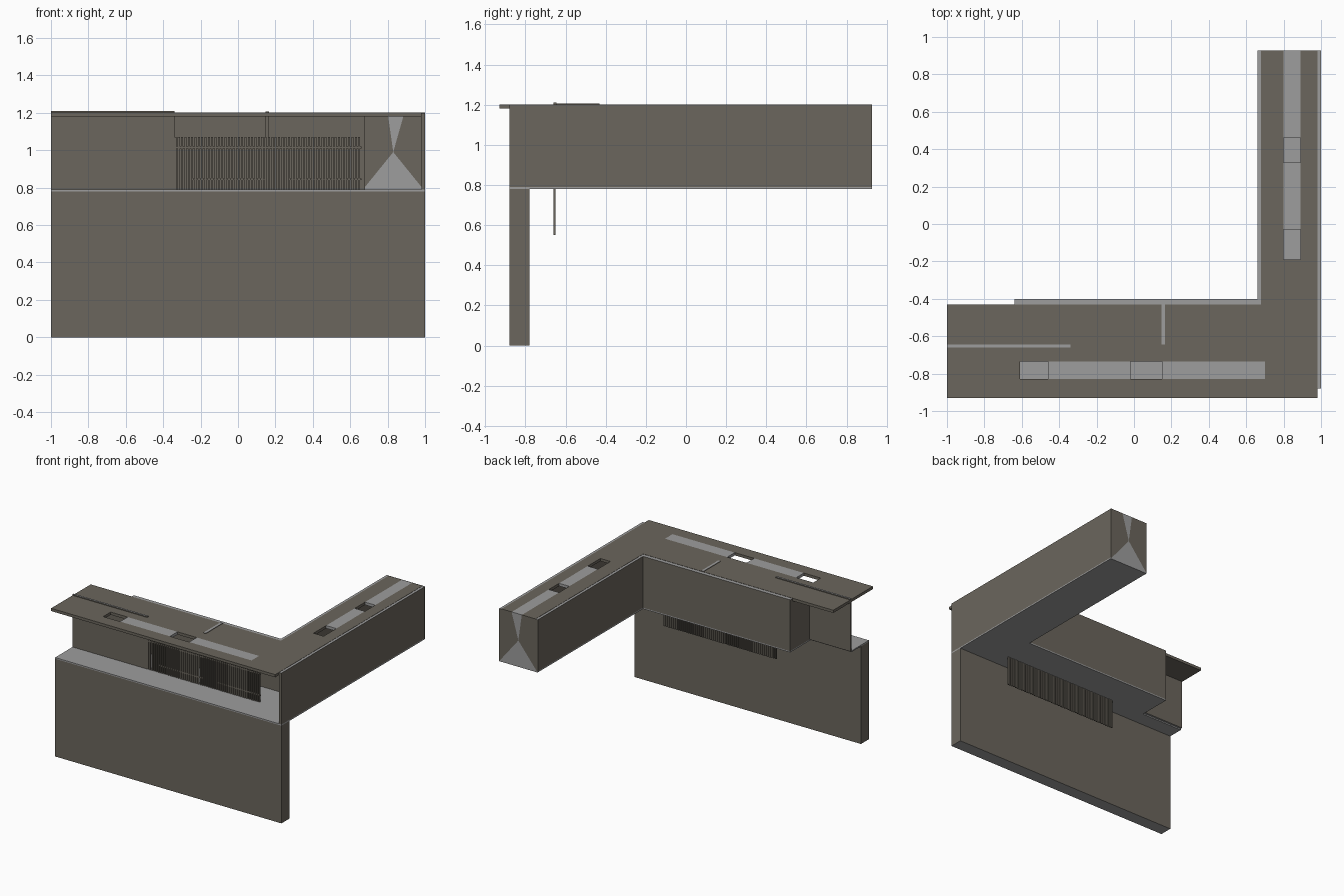
import bpy, bmesh

cube = bpy.data.objects.get("Cube")
if cube:
    bpy.data.objects.remove(cube, do_unlink=True)


def material(name, rgb):
    m = bpy.data.materials.new(name)
    m.use_nodes = True
    m.diffuse_color = (*rgb, 1)
    m.node_tree.nodes["Principled BSDF"].inputs["Base Color"].default_value = (*rgb, 1)
    return m


BROWN = material("warm brown grey", (0.147, 0.133, 0.109))
GREY = material("plain grey", (0.34, 0.34, 0.34))


def finish(name, bm, mats):
    mesh = bpy.data.meshes.new(name)
    bm.to_mesh(mesh)
    bm.free()
    for m in mats:
        mesh.materials.append(m)
    obj = bpy.data.objects.new(name, mesh)
    bpy.context.scene.collection.objects.link(obj)
    return obj


def boxes(name, rects, z0, z1, mat, caps=None):
    """Join boxes given as x0, x1, y0, y1; caps colours horizontal faces."""
    bm = bmesh.new()
    for x0, x1, y0, y1 in rects:
        vs = bmesh.ops.create_cube(bm, size=1)["verts"]
        for v in vs:
            v.co.x = x1 if v.co.x > 0 else x0
            v.co.y = y1 if v.co.y > 0 else y0
            v.co.z = z1 if v.co.z > 0 else z0
    bm.normal_update()
    if caps:
        for f in bm.faces:
            f.material_index = int(abs(f.normal.z) > 0.5)
    return finish(name, bm, [mat, caps] if caps else [mat])


END = 0.928              # where the long wing meets its end panel
FLOOR, CEIL, TOP = 0.79, 1.18, 1.202

# Ground storey front wall
boxes("base_wall", [(-1, 1, -0.88, -0.78)], 0, 0.78, BROWN, GREY)

# L-shaped floor slab with the open terrace in front
boxes("floor_slab", [(-1, 1, -0.88, -0.66),
                     (-0.64, 1, -0.66, -0.40),
                     (0.66, 1, -0.40, END)], 0.78, FLOOR, GREY)

# Outer walls of the upper storey
boxes("outer_walls", [(0.98, 1, -0.88, END),
                      (0.66, 0.68, -0.40, END),
                      (-0.64, 0.68, -0.43, -0.40),
                      (-0.64, -0.62, -0.645, -0.43)], FLOOR, TOP - 0.002, BROWN, GREY)

# Walls that rise slightly through the roof
boxes("terrace_wall", [(-1, -0.34, -0.66, -0.645)], FLOOR, 1.21, BROWN, GREY)
boxes("partition_wall", [(0.147, 0.167, -0.645, -0.43)], FLOOR, 1.206, BROWN, GREY)

# Roof slab, laid around the strips of roof lights
boxes("roof_slab", [(-1, 0.98, -0.93, -0.83),
                    (-1, 0.98, -0.735, -0.43),
                    (-1, -0.61, -0.83, -0.735),
                    (0.70, 0.98, -0.83, -0.735),
                    (0.68, 0.80, -0.43, END),
                    (0.89, 0.98, -0.43, END),
                    (0.80, 0.89, -0.43, -0.19)], CEIL, TOP, BROWN)
boxes("roof_strip_panels", [(-0.46, -0.02, -0.83, -0.735),
                            (0.15, 0.70, -0.83, -0.735),
                            (0.80, 0.89, -0.03, 0.33),
                            (0.80, 0.89, 0.46, END)], CEIL, TOP, GREY)

# Vertical slat screen, hanging below the floor
count = 56
pitch = 1.0 / count
slats = []
for i in range(count):
    x = -0.34 + pitch * i
    slats.append((x, x + pitch * 0.6, -0.66, -0.65))
boxes("screen_slats", slats, 0.55, 1.07, BROWN)
boxes("screen_top_rail", [(-0.34, 0.66, -0.657, -0.653)], 1.01, 1.02, BROWN)
boxes("screen_low_rail", [(-0.24, 0.15, -0.657, -0.653),
                          (0.27, 0.66, -0.657, -0.653)], 0.84, 0.85, BROWN)

# End panel of the long wing: triangles meeting in the middle
bm = bmesh.new()
rim = [(0.66, 0.78), (0.66, TOP), (0.80, TOP), (0.89, TOP), (1, TOP), (1, 0.78)]
ring = [bm.verts.new((x, 0.93, z)) for x, z in rim]
hub = bm.verts.new((0.83, 0.93, 0.99))
for i, v in enumerate(ring):
    face = bm.faces.new((v, ring[(i + 1) % len(ring)], hub))
    face.material_index = int(i in (2, 5))
bm.normal_update()
finish("wing_end_panel", bm, [BROWN, GREY])
